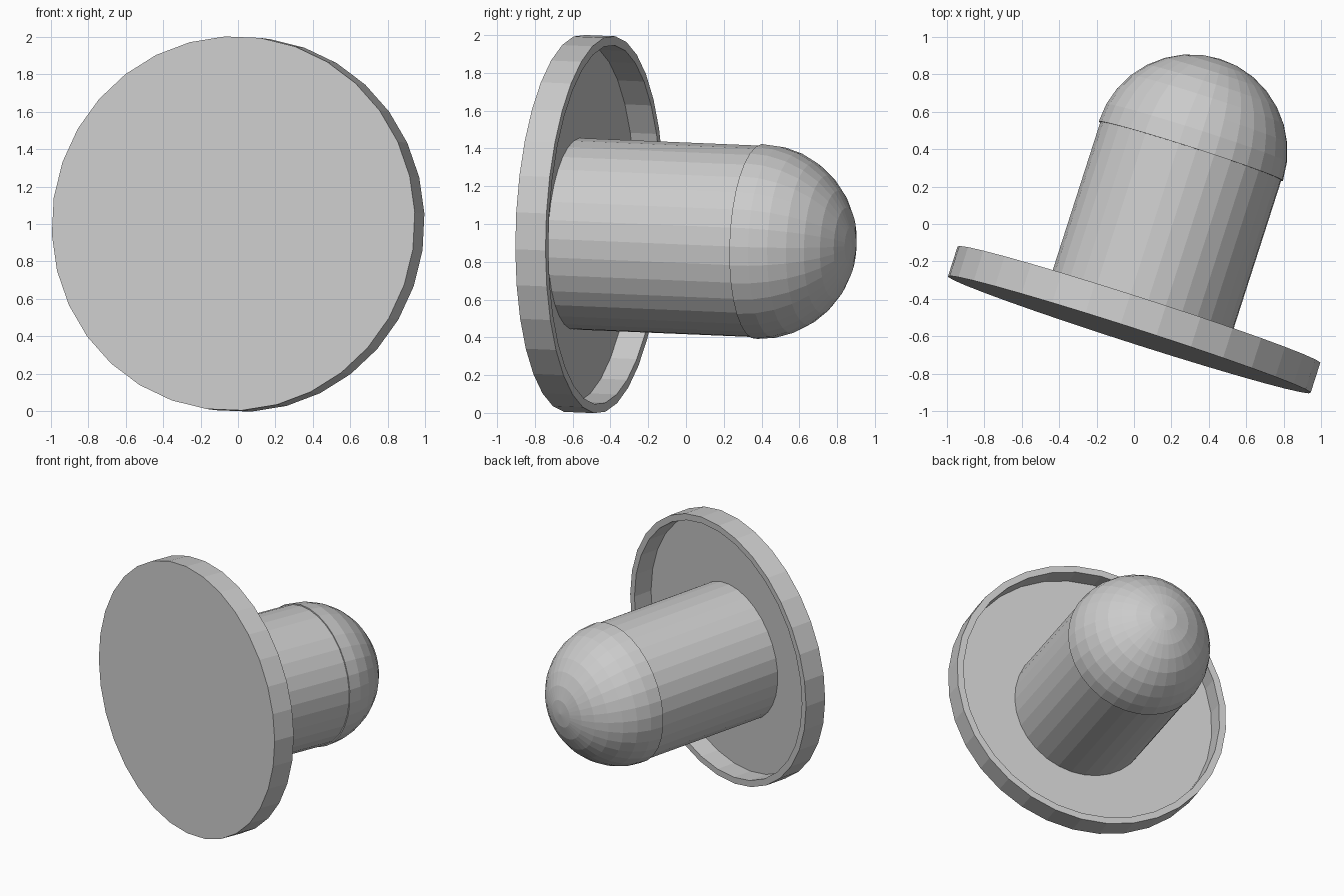
import bpy
import bmesh
from math import sin, cos, pi, radians
from mathutils import Matrix, Vector

cube = bpy.data.objects.get("Cube")
if cube:
    bpy.data.objects.remove(cube)

# Single matte grey
grey = bpy.data.materials.new("light grey")
grey.use_nodes = True
colour = (0.6, 0.6, 0.6, 1)
grey.diffuse_color = colour
grey.node_tree.nodes["Principled BSDF"].inputs["Base Color"].default_value = colour

# Shared frame: local z runs along the stem, local y is up
SIDES = 32
axis = Vector((0.306, 0.952, -0.04)).normalized()
side = Vector((0, 0, 1)).cross(axis).normalized()
up = axis.cross(side)
frame = Matrix((side, up, axis)).transposed().to_4x4()
frame.translation = (-0.025, -0.59, 1.003)


def lathe(name, profile, phase=0, offset=(0, 0), stretch=(1, 1)):
    """Turn a (radius, height) profile about the local z axis."""
    bm = bmesh.new()
    rings = []
    for r, h in profile:
        count = SIDES if r > 0 else 1
        ring = []
        for i in range(count):
            a = phase + i * 2 * pi / SIDES
            x = offset[0] + r * cos(a) * stretch[0]
            y = offset[1] + r * sin(a) * stretch[1]
            ring.append(bm.verts.new((x, y, h)))
        rings.append(ring)
    for low, high in zip(rings, rings[1:]):
        for i in range(SIDES):
            j = (i + 1) % SIDES
            corners = [low[i % len(low)], low[j % len(low)],
                       high[j % len(high)], high[i % len(high)]]
            bm.faces.new(list(dict.fromkeys(corners)))
    bmesh.ops.recalc_face_normals(bm, faces=bm.faces)
    mesh = bpy.data.meshes.new(name)
    bm.to_mesh(mesh)
    bm.free()
    mesh.materials.append(grey)
    obj = bpy.data.objects.new(name, mesh)
    obj.matrix_world = frame
    bpy.context.collection.objects.link(obj)
    return obj


# Shallow dish with a raised rim
lathe("flange_dish",
      [(0, 0), (1, 0), (1, 0.168), (0.952, 0.168), (0.952, 0.022), (0, 0.022)],
      phase=radians(7.85), stretch=(1.018, 1))

# Stem, set slightly below the dish centre
stem_offset = (-0.013, -0.054)
dome_base = 1.035
lathe("stem", [(0, 0.01), (0.508, 0.01), (0.508, dome_base + 0.01), (0, dome_base + 0.01)],
      phase=radians(3), offset=stem_offset)

# Hemispherical end, a touch wider than the stem
RINGS = 8
dome = [(0.517 * cos(k * pi / 2 / RINGS), dome_base + 0.517 * sin(k * pi / 2 / RINGS))
        for k in range(RINGS)]
lathe("domed_end", [(0, dome_base)] + dome + [(0, dome_base + 0.517)],
      phase=radians(3), offset=stem_offset)
